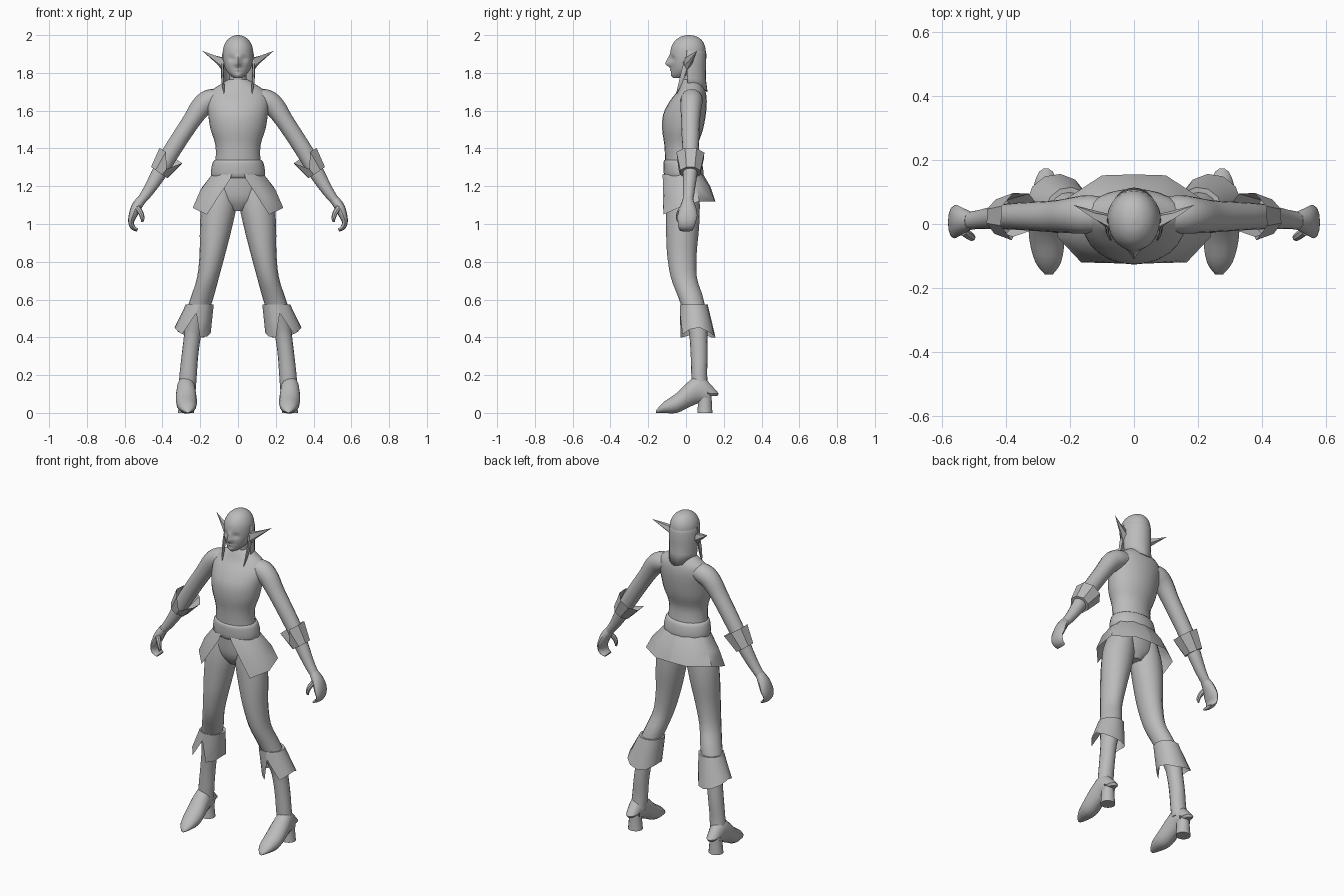
import bpy, bmesh, math
from mathutils import Vector

grey = bpy.data.materials.new("plain_grey")
grey.diffuse_color = (0.5, 0.5, 0.5, 1)


def finish(name, bm, mirror=False, thick=0, angle=40):
    bmesh.ops.recalc_face_normals(bm, faces=bm.faces)
    me = bpy.data.meshes.new(name)
    bm.to_mesh(me)
    bm.free()
    ob = bpy.data.objects.new(name, me)
    bpy.context.collection.objects.link(ob)
    me.materials.append(grey)
    bpy.ops.object.select_all(action='DESELECT')
    ob.select_set(True)
    bpy.context.view_layer.objects.active = ob
    bpy.ops.object.shade_smooth_by_angle(angle=math.radians(angle))
    if thick:
        ob.modifiers.new("thickness", 'SOLIDIFY').thickness = thick
    if mirror:
        ob.modifiers.new("mirror", 'MIRROR').use_mirror_merge = False
    return ob


def refine(rows, sub):
    """Catmull-Rom interpolation of ring rows."""
    out = []
    for i in range(len(rows) - 1):
        p0, p1, p2 = rows[max(i - 1, 0)], rows[i], rows[i + 1]
        p3 = rows[min(i + 2, len(rows) - 1)]
        for k in range(sub):
            t = k / sub
            out.append([0.5 * (2 * b + (c - a) * t + (2 * a - 5 * b + 4 * c - d) * t * t
                               + (3 * b - a - 3 * c + d) * t ** 3)
                        for a, b, c, d in zip(p0, p1, p2, p3)])
    return out + [list(rows[-1])]


def loft(name, rows, n=14, sub=3, flat=True, mirror=False, shape=None, angle=40):
    """Rows are x, y, z, side radius, depth radius; rings lie flat or follow the path."""
    rows = refine(rows, sub)
    bm = bmesh.new()
    rings = []
    for i, (x, y, z, ra, rb) in enumerate(rows):
        u, v = Vector((1, 0, 0)), Vector((0, 1, 0))
        if not flat:
            t = Vector(rows[min(i + 1, len(rows) - 1)][:3]) - Vector(rows[max(i - 1, 0)][:3])
            t.normalize()
            if abs(t.y) > 0.8:
                u, v = Vector((1, 0, 0)), Vector((0, 0, 1))
            else:
                u = t.cross(v).normalized()
        ring = []
        for k in range(n):
            a = 2 * math.pi * k / n
            p = Vector((x, y, z)) + u * max(ra, .002) * math.cos(a) + v * max(rb, .002) * math.sin(a)
            ring.append(bm.verts.new(shape(p) if shape else p))
        rings.append(ring)
    for r, s in zip(rings, rings[1:]):
        for k in range(n):
            bm.faces.new((r[k], r[(k + 1) % n], s[(k + 1) % n], s[k]))
    bm.faces.new(rings[0])
    bm.faces.new(rings[-1])
    return finish(name, bm, mirror, angle=angle)


def sheet(name, lines, mirror=False, thick=0, angle=40):
    """Cloth strip through several lines of points."""
    bm = bmesh.new()
    vs = [[bm.verts.new(p) for p in line] for line in lines]
    for r, s in zip(vs, vs[1:]):
        for k in range(len(r) - 1):
            bm.faces.new((r[k], r[k + 1], s[k + 1], s[k]))
    return finish(name, bm, mirror, thick, angle)


# Torso and belt
loft("torso", [(0, -.01, 1.07, .04, .05), (0, -.012, 1.13, .13, .083), (0, -.015, 1.22, .138, .09),
               (0, -.02, 1.33, .12, .09), (0, -.025, 1.42, .12, .09), (0, -.018, 1.5, .145, .108),
               (0, -.008, 1.58, .158, .113), (0, .012, 1.65, .165, .098), (0, .028, 1.7, .148, .076),
               (0, .03, 1.735, .10, .06), (0, .03, 1.765, .052, .045)], n=24)
loft("belt", [(0, -.02, 1.34, .118, .088), (0, -.018, 1.33, .132, .1), (0, -.014, 1.29, .142, .105),
              (0, -.012, 1.255, .142, .103), (0, -.012, 1.24, .13, .09)], n=24)

# Skirt: open at the front with two pointed flaps
top = [(.025, -.117, 1.265), (.085, -.1, 1.262), (.135, -.035, 1.265), (.13, .035, 1.265),
       (.07, .08, 1.265), (0, .09, 1.265)]
hem = [(.04, -.12, 1.24), (.165, -.12, 1.05), (.24, -.04, 1.085), (.225, .07, 1.12),
       (.1, .152, 1.12), (0, .155, 1.12)]
mid = [tuple(a * .45 + b * .55 for a, b in zip(p, q)) for p, q in zip(top, hem)]
mid = [(x * 1.04, y * 1.04, z + .01) for x, y, z in mid]
sheet("skirt", [top, mid, hem], mirror=True, angle=50)

# Legs, boot shafts, feet and heels
loft("leg", [(.085, -.012, 1.2, .07, .08), (.1, -.015, 1.1, .092, .088), (.117, -.018, .98, .085, .087),
             (.134, -.022, .85, .069, .079), (.158, -.012, .72, .058, .069), (.187, .022, .62, .06, .066),
             (.212, .045, .54, .06, .06), (.232, .062, .45, .05, .052), (.242, .066, .4, .045, .047),
             (.255, .07, .3, .044, .045), (.264, .07, .2, .046, .042), (.27, .075, .12, .046, .045)],
     mirror=True, n=16)
loft("foot", [(.266, -.158, .007, .012, .007), (.268, -.12, .028, .04, .029), (.272, -.05, .052, .055, .054),
              (.275, .02, .102, .053, .072), (.275, .07, .125, .047, .075), (.275, .115, .11, .04, .06),
              (.275, .137, .09, .02, .03)], flat=False, mirror=True)
loft("heel", [(.275, .098, .1, .036, .038), (.275, .1, .05, .038, .038), (.275, .1, 0, .043, .041)],
     mirror=True)

# Boot cuffs: flared collars split at the front
cuff_top, cuff_mid, cuff_hem = [], [], []
for k in range(13):
    a = math.radians(-84 + 30 * k)
    c, s = math.cos(a), math.sin(a)
    split = k in (0, 12)
    back = .025 * max(0, math.cos(2 * a))
    t = Vector((.202 + .074 * c, .042 + .073 * s, .575))
    h = Vector((.24 + .096 * c, .06 + .097 * s, .398 + back + .03 * max(0, c)))
    cuff_top.append(t)
    cuff_mid.append(t.lerp(h, .2 if split else .5))
    cuff_hem.append(t.lerp(h, .27) if split else h)
inner = [p.lerp(Vector((.205, .042, .565)), .35) for p in cuff_top]
sheet("boot_cuff", [inner, cuff_top, cuff_mid, cuff_hem], mirror=True)

# Arms
loft("arm", [(.1, .03, 1.665, .05, .055), (.15, .03, 1.655, .058, .06), (.195, .027, 1.62, .056, .056),
             (.245, .024, 1.548, .048, .05), (.31, .024, 1.45, .046, .046), (.37, .024, 1.355, .045, .042),
             (.42, .022, 1.265, .04, .038), (.475, .015, 1.175, .03, .031), (.52, .01, 1.115, .023, .027)],
     flat=False, mirror=True, n=16)

# Sleeve cuffs: wide toward the elbow, with a split on the front
axis = Vector((.06, 0, -.088)).normalized()
side = Vector((axis.z, 0, -axis.x))
rims = [[], [], []]
for k in range(9):
    a = math.radians(-110 + 45 * k)
    c, s = math.cos(a), math.sin(a)
    split = k in (0, 8)
    lo = Vector((.417, .022, 1.272)) - side * .056 * c + Vector((0, .058 * s, 0))
    hi = Vector((.355, .022, 1.362)) - side * .078 * c + Vector((0, .08 * s, 0))
    rims[0].append(lo.lerp(Vector((.415, .022, 1.275)), .35))
    rims[1].append(lo)
    rims[2].append(lo.lerp(hi, .35) if split else hi)
sheet("sleeve_cuff", rims, mirror=True, angle=30)

# Hands: curled fingers and a thumb
loft("hand", [(.51, .01, 1.13, .025, .028), (.538, .01, 1.09, .027, .042), (.557, .008, 1.045, .022, .052),
              (.566, .004, 1.01, .015, .047), (.556, .002, .982, .013, .042), (.532, 0, .967, .008, .034)],
     flat=False, mirror=True, n=12)
loft("thumb", [(.535, -.02, 1.09, .015, .016), (.515, -.036, 1.06, .014, .014),
               (.506, -.042, 1.03, .011, .011), (.507, -.042, 1.01, .005, .005)],
     flat=False, mirror=True, n=8)


# Head with nose, brow, lips and eye hollows pushed out of the surface
def face(p):
    if p.y < -.02:
        def bump(x, z, wx, wz):
            return math.exp(-((abs(p.x) - x) / wx) ** 2 - ((p.z - z) / wz) ** 2)
        p.y += (-.026 * bump(0, 1.848, .013, .018) - .012 * bump(0, 1.875, .011, .018)
                + .012 * bump(.034, 1.875, .016, .013) - .005 * bump(0, 1.815, .018, .006)
                + .004 * bump(0, 1.828, .02, .006) - .004 * bump(0, 1.787, .015, .01))
    return p


loft("head", [(0, .015, 2, .006, .008), (0, .015, 1.992, .034, .042), (0, .014, 1.97, .06, .072),
              (0, .012, 1.935, .077, .09), (0, .01, 1.89, .081, .094), (0, .007, 1.85, .076, .09),
              (0, -.003, 1.815, .063, .076), (0, -.02, 1.79, .042, .057), (0, -.035, 1.772, .02, .032)],
     n=40, sub=4, shape=face)
loft("neck", [(0, .03, 1.72, .058, .05), (0, .028, 1.76, .046, .044), (0, .02, 1.83, .044, .045)])

# Long back hair and side locks
hair = []
for z, rx, yc, ry in ((1.945, .073, .012, .086), (1.9, .084, .011, .097), (1.84, .085, .012, .094),
                      (1.77, .083, .015, .09), (1.7, .078, .02, .094)):
    hair.append([(rx * math.cos(a), yc + ry * math.sin(a), z + (.02 * abs(math.cos(a)) if z < 1.72 else 0))
                 for a in (math.radians(-5 + 190 * k / 14) for k in range(15))])
sheet("back_hair", hair, thick=.006)
loft("side_lock", [(.08, .012, 1.88, .005, .022), (.083, -.008, 1.82, .007, .016),
                   (.08, -.028, 1.75, .007, .012), (.073, -.05, 1.69, .002, .003)],
     n=6, mirror=True)

# Long pointed ears
bm = bmesh.new()
base = [bm.verts.new(p) for p in ((.072, -.012, 1.875), (.078, -.018, 1.83), (.078, .0, 1.805),
                                  (.072, .03, 1.84), (.072, .025, 1.88))]
belly = [bm.verts.new(p) for p in ((.125, .016, 1.893), (.12, .014, 1.862), (.112, .022, 1.848),
                                   (.115, .04, 1.868), (.122, .034, 1.892))]
tip = bm.verts.new((.19, .06, 1.917))
for i in range(5):
    j = (i + 1) % 5
    bm.faces.new((base[i], base[j], belly[j], belly[i]))
    bm.faces.new((belly[i], belly[j], tip))
bm.faces.new(base)
finish("ear", bm, mirror=True, angle=35)
